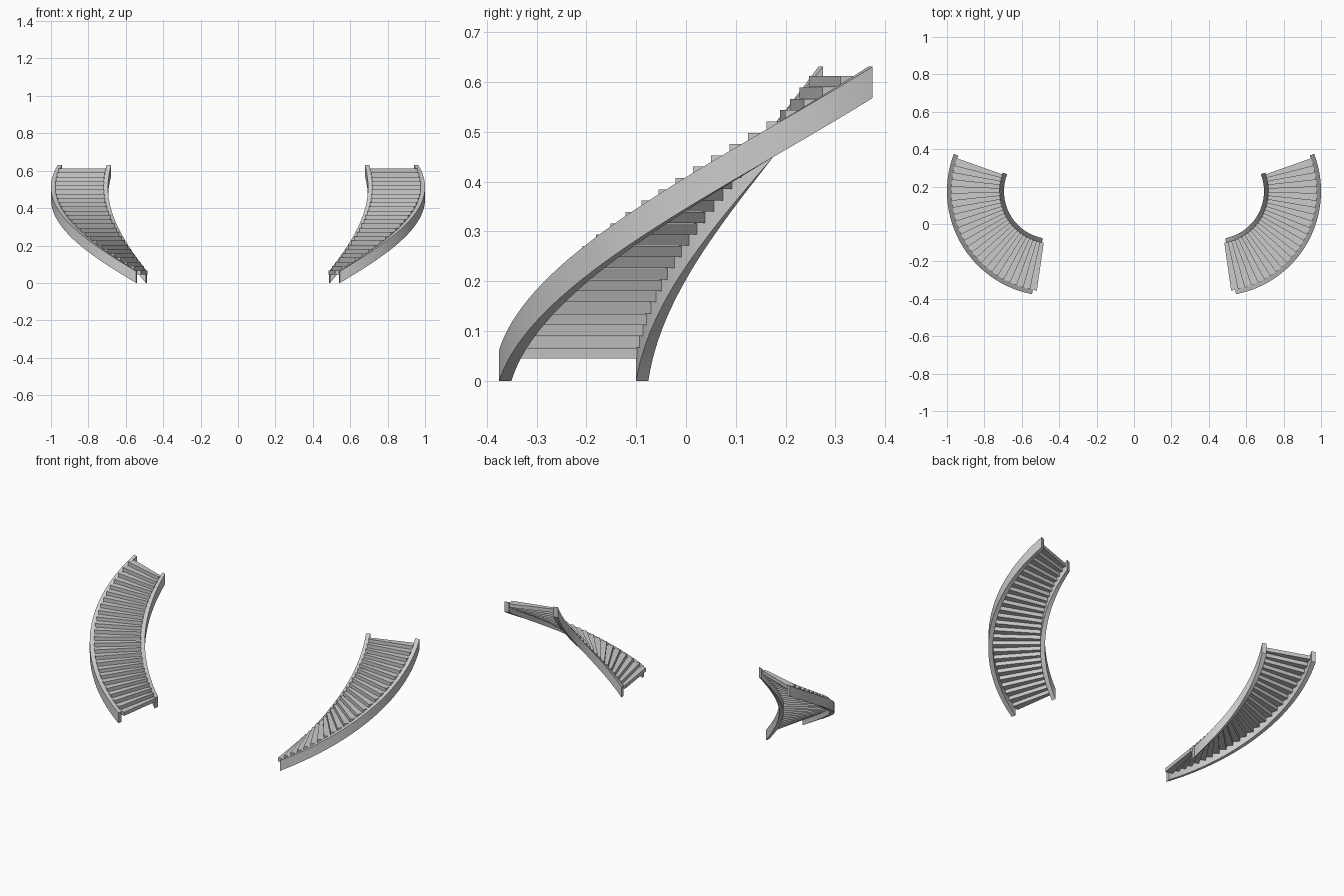
import bpy, bmesh
from math import radians, sin, cos

if "Cube" in bpy.data.objects:
    bpy.data.objects.remove(bpy.data.objects["Cube"])

CX, CY = 0.44, 0.175            # centre of the right-hand stair's curve
A0, SWEEP = -79.2, 100.1        # start angle and sweep in degrees
STEPS, RISE = 25, 0.568         # treads and total climb


def point(r, deg, z):
    a = radians(deg)
    return (CX + r * cos(a), CY + r * sin(a), z)


def finish(name, bm, smooth):
    bmesh.ops.recalc_face_normals(bm, faces=bm.faces)
    me = bpy.data.meshes.new(name)
    bm.to_mesh(me)
    bm.free()
    ob = bpy.data.objects.new(name, me)
    bpy.context.collection.objects.link(ob)
    # second stair mirrored across x = 0
    m = ob.modifiers.new("mirror", 'MIRROR')
    m.use_mirror_merge = False
    if smooth:
        bpy.ops.object.select_all(action='DESELECT')
        ob.select_set(True)
        bpy.context.view_layer.objects.active = ob
        bpy.ops.object.shade_smooth_by_angle(angle=radians(30))
    return ob


def stringer(name, r0, r1, height=0.063, n=75):
    # rectangular section swept along a helix
    bm = bmesh.new()
    prev = None
    for i in range(n + 1):
        t = i / n
        a, z = A0 + SWEEP * t, RISE * t
        ring = [bm.verts.new(point(r, a, z + h))
                for r, h in ((r0, 0), (r1, 0), (r1, height), (r0, height))]
        if prev:
            for k in range(4):
                j = (k + 1) % 4
                bm.faces.new((prev[k], prev[j], ring[j], ring[k]))
        else:
            bm.faces.new(ring)
        prev = ring
    bm.faces.new(prev)
    return finish(name, bm, True)


def treads(name, r0=0.278, r1=0.537, thick=0.022):
    # flat wedge-shaped boards, each centred on its step angle
    bm = bmesh.new()
    for i in range(STEPS):
        a = A0 + SWEEP * i / STEPS
        top = 0.0665 + RISE * i / STEPS
        plan = ((r0, a - 2.0), (r1, a - 2.3), (r1, a + 2.3), (r0, a + 2.0))
        lo = [bm.verts.new(point(r, d, top - thick)) for r, d in plan]
        hi = [bm.verts.new(point(r, d, top)) for r, d in plan]
        bm.faces.new(lo)
        bm.faces.new(hi)
        for k in range(4):
            j = (k + 1) % 4
            bm.faces.new((lo[k], lo[j], hi[j], hi[k]))
    return finish(name, bm, False)


stringer("outer_stringer", 0.535, 0.56)
stringer("inner_stringer", 0.255, 0.28)
treads("stair_treads")
